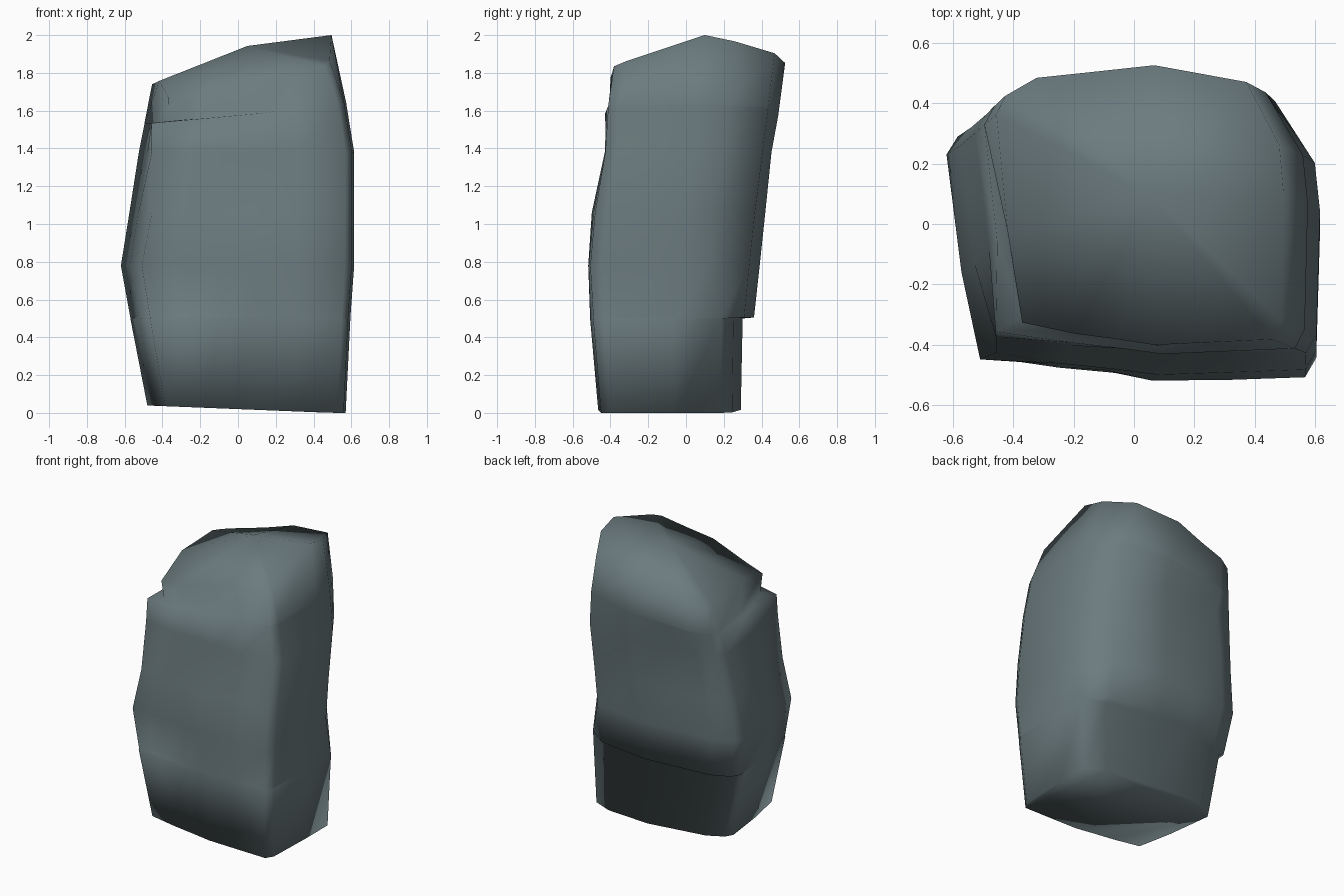
import bpy, bmesh, math

if "Cube" in bpy.data.objects:
    bpy.data.objects.remove(bpy.data.objects["Cube"])

# stone colour
stone = bpy.data.materials.new("slate grey")
stone.diffuse_color = (0.15, 0.20, 0.212, 1)
stone.use_nodes = True
stone.node_tree.nodes["Principled BSDF"].inputs["Base Color"].default_value = stone.diffuse_color

# cross-section template in -1..1, counter-clockwise from the front left corner
SECTION = [(-.82, -.84), (-.45, -.92), (-.15, -.96), (.1, -1), (.5, -.98), (.92, -.96),
           (.98, -.82), (1, .08), (.97, .43), (.74, .88), (.1, 1), (-.35, .95),
           (-.72, .91), (-.94, .78), (-1, .65), (-.92, -.2)]
RIGHT_BACK = 8

# levels: z, left, right, front, back
LEVELS = [
    (0.02, -.48, .57, -.465, .29),
    (0.50, -.57, .595, -.508, .30),
    (0.505, -.57, .595, -.508, .36),  # underside of the back flake
    (0.78, -.62, .615, -.525, .39),
    (1.06, -.575, .615, -.50, .42),
    (1.38, -.525, .615, -.445, .46),
    (1.575, -.495, .575, -.43, .49),  # lip of the front ledge
    (1.58, -.495, .575, -.43, .49),   # ledge, set in on the left
    (2.00, -.455, .495, -.40, .525),  # top rim
]
STEP, LIP, LEDGE, TOP = 2, 6, 7, 8
FRONT_LEFT = {4: -.80, 5: -.88, 6: -.93}


def crown(x, y):
    """Height of the sloping top."""
    slope = .33 * (.1 - y) if y < .1 else .2 * (y - .1)
    return 2.0 - .22 * max(0, .49 - x) - slope + .03 * math.exp(-((x - .08) / .2) ** 2)


def dent(x, z, cx, cz, depth):
    return depth * math.exp(-((x - cx) / .22) ** 2 - ((z - cz) / .16) ** 2)


bm = bmesh.new()
rings = []
for i, (z, left, right, front, full_back) in enumerate(LEVELS):
    ring = []
    for k, (u, v) in enumerate(SECTION):
        back = full_back
        # squarer right back corner low down, where the flake does not reach
        if k == RIGHT_BACK and i <= STEP:
            u, v = 1, .72
            back = LEVELS[min(i, 1)][4]
        # front left corner squares up towards the ledge
        if k == 0:
            u = FRONT_LEFT.get(i, u)
        x = (left + right) / 2 + u * (right - left) / 2
        y = (front + back) / 2 + v * (back - front) / 2
        h = z
        if i == 0:
            h = .02 - .04 * x
        elif i == TOP:
            h = crown(x, y)
        elif i in (LIP, LEDGE):
            h += .09 * x
        # hollows on the front and back faces
        if v < -.8 and i < LIP:
            y += dent(x, z, .05, 1.36, .03) + dent(x, z, -.2, .8, .03)
        elif v > .85 and i < LIP:
            y -= dent(x, z, -.2, 1.36, .05)
        # step behind the ledge, fading out to the right
        if i == LEDGE and v < -.1:
            y += .055 * max(0, min(1, (.4 - x) / .7))
            if u < -.8:
                x += .03
        ring.append(bm.verts.new((x, y, max(h, 0))))
    rings.append(ring)

# sides
n = len(SECTION)
for low, high in zip(rings, rings[1:]):
    for k in range(n):
        m = (k + 1) % n
        bm.faces.new((low[k], low[m], high[m], high[k]))
# base and top
bm.faces.new(rings[0][::-1])
peak = bm.verts.new((.05, .1, crown(.05, .1) + .01))
for k in range(n):
    bm.faces.new((rings[TOP][k], rings[TOP][(k + 1) % n], peak))

bmesh.ops.remove_doubles(bm, verts=bm.verts[:], dist=.0015)
bmesh.ops.recalc_face_normals(bm, faces=bm.faces[:])
mesh = bpy.data.meshes.new("standing_stone")
bm.to_mesh(mesh)
bm.free()
mesh.materials.append(stone)
obj = bpy.data.objects.new("standing_stone", mesh)
bpy.context.collection.objects.link(obj)

# soft shading all round, as on a weathered stone
bpy.context.view_layer.objects.active = obj
obj.select_set(True)
bpy.ops.object.shade_smooth_by_angle(angle=math.radians(100))
